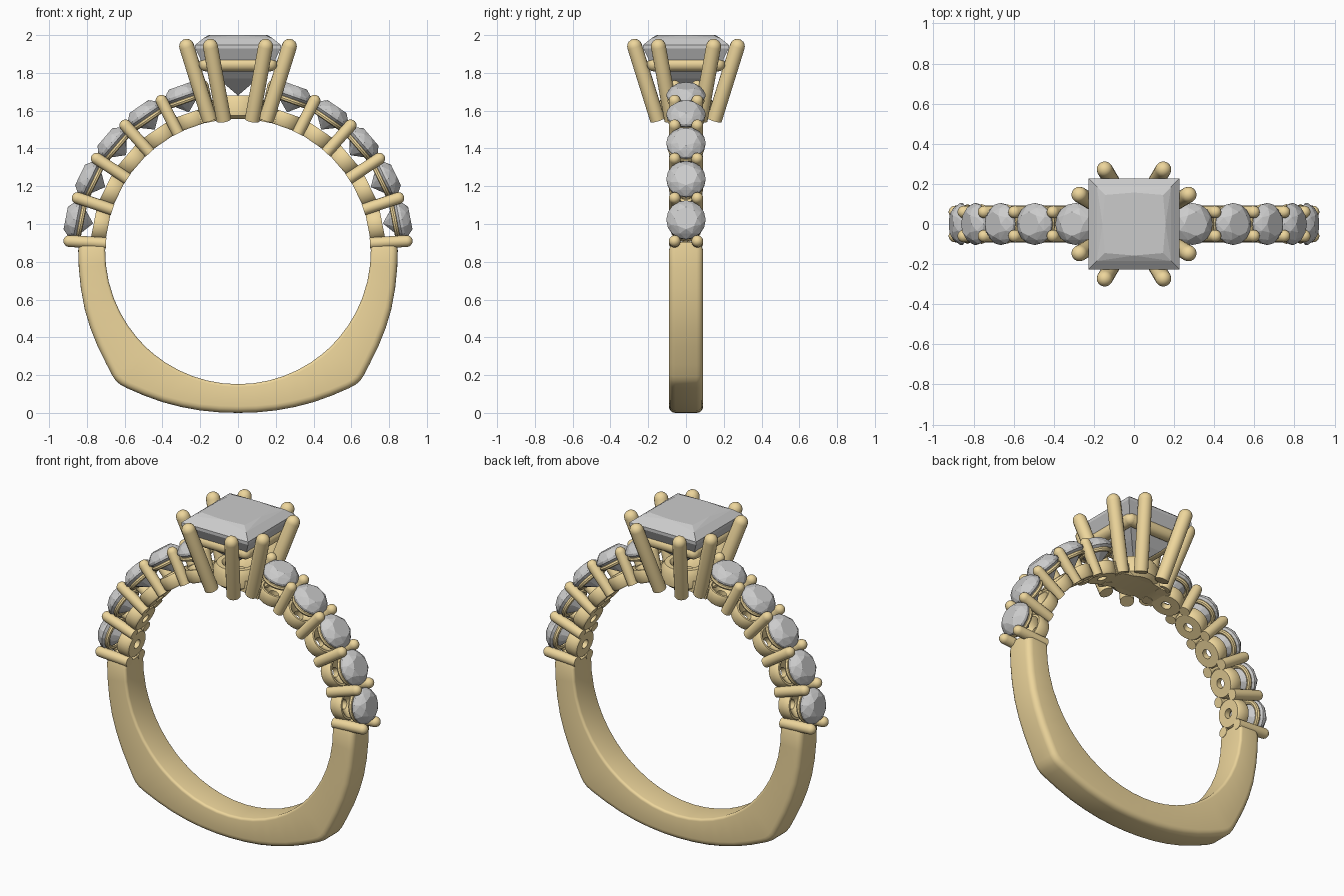
import bpy, bmesh
from math import sin, cos, pi, radians, hypot, atan2
from mathutils import Matrix, Vector

if "Cube" in bpy.data.objects:
    bpy.data.objects.remove(bpy.data.objects["Cube"])

CZ, RI = 0.855, 0.703            # finger hole centre height and radius
gold = bpy.data.materials.new("gold")
gold.diffuse_color = (0.85, 0.67, 0.33, 1)
gold.use_nodes = True
gold.node_tree.nodes["Principled BSDF"].inputs["Base Color"].default_value = gold.diffuse_color


def finish(name, bm, metal=True, smooth=True):
    bmesh.ops.remove_doubles(bm, verts=bm.verts, dist=1e-5)
    bmesh.ops.recalc_face_normals(bm, faces=bm.faces)
    me = bpy.data.meshes.new(name)
    bm.to_mesh(me)
    bm.free()
    ob = bpy.data.objects.new(name, me)
    bpy.context.collection.objects.link(ob)
    if metal:
        me.materials.append(gold)
    if smooth:
        bpy.ops.object.select_all(action='DESELECT')
        ob.select_set(True)
        bpy.context.view_layer.objects.active = ob
        bpy.ops.object.shade_smooth_by_angle(angle=radians(40))
    return ob


def skin(bm, loops, closed=False):
    """Bridge a list of equally long point loops with quads."""
    rows = [[bm.verts.new(p) for p in lp] for lp in loops]
    n = len(rows[0])
    pairs = list(zip(rows, rows[1:])) + ([(rows[-1], rows[0])] if closed else [])
    for a, b in pairs:
        for i in range(n):
            j = (i + 1) % n
            bm.faces.new((a[i], a[j], b[j], b[i]))
    return rows


def lathe(bm, prof, mat, seg=24, closed=False):
    skin(bm, [[mat @ Vector((r * cos(2 * pi * i / seg), r * sin(2 * pi * i / seg), z))
               for i in range(seg)] for r, z in prof], closed)


def rod(bm, p, q, r, round_start=False):
    p, q = Vector(p), Vector(q)
    d = q - p
    L = d.length
    mat = Matrix.Translation(p) @ d.to_track_quat('Z', 'Y').to_matrix().to_4x4()
    arc = [(r * cos(t * pi / 10), r * sin(t * pi / 10)) for t in range(5)] + [(1e-6, r)]
    start = [(a, -h) for a, h in arc[::-1]] if round_start else [(1e-6, 0), (r, 0)]
    lathe(bm, start + [(a, L + h) for a, h in arc], mat, 16)


def frame(angle):
    """Local z points outward from the finger hole at this angle."""
    return Matrix.Translation((0, 0, CZ)) @ Matrix.Rotation(pi / 2 - radians(angle), 4, 'Y')


def hull(bm, pts):
    vs = [bm.verts.new(p) for p in pts]
    res = bmesh.ops.convex_hull(bm, input=vs)
    junk = [v for v in res["geom_interior"] if isinstance(v, bmesh.types.BMVert)]
    bmesh.ops.delete(bm, geom=junk, context='VERTS')


# shank: rounded section swept between the finger hole and the outer outline
outer = [(0.842, 0.905), (0.846, 0.86), (0.843, 0.77), (0.832, 0.66), (0.812, 0.55),
         (0.782, 0.45), (0.742, 0.35), (0.695, 0.255), (0.662, 0.192), (0.646, 0.17),
         (0.625, 0.151), (0.59, 0.132), (0.5, 0.093), (0.4, 0.057), (0.3, 0.031),
         (0.2, 0.013), (0.1, 0.003), (0, 0)]
path = outer + [(-x, z) for x, z in outer[-2::-1]]


def section(x, z, half):
    d = hypot(x, z - CZ)
    u = Vector((x, 0, z - CZ)) / d
    pts = []
    for cr, s, rad, a0 in ((d, 1, 0.035, 0), (RI, 1, 0.015, 90),
                           (RI, -1, 0.015, 180), (d, -1, 0.035, 270)):
        c = cr - rad if cr == d else cr + rad
        for k in range(5):
            a = radians(a0 + k * 22.5)
            pts.append(u * (c + rad * cos(a)) + Vector((0, s * (half - rad) + rad * sin(a), CZ)))
    return pts


bm = bmesh.new()
last = len(path) - 1
rows = skin(bm, [section(x, z, 0.078 if i in (0, last) else 0.091)
                 for i, (x, z) in enumerate(path)])
bm.faces.new(rows[0])
bm.faces.new(rows[-1])
finish("shank", bm)

# side stones with their cups, upper rings and shared prongs
STEP, A0 = 14.9, 3.5
gems, cups, prongs = bmesh.new(), bmesh.new(), bmesh.new()


def circle(r, z, n, off=0.0):
    return [Vector((r * cos(2 * pi * (i + off) / n), r * sin(2 * pi * (i + off) / n), z))
            for i in range(n)]


brilliant = (circle(0.06, 0.053, 8) + circle(0.086, 0.035, 8, 0.5) + circle(0.104, 0.008, 16)
             + circle(0.104, -0.006, 16) + circle(0.05, -0.055, 8, 0.5) + [Vector((0, 0, -0.095))])
for mirror in (False, True):
    for k in range(6):
        a = A0 + STEP * k
        m = frame(180 - a if mirror else a)
        for y in (-0.06, 0.06):
            rod(prongs, m @ Vector((0, y, 0.70)), m @ Vector((0, y, 0.895)), 0.031)
        if k == 5:
            continue
        a += STEP / 2
        m = frame(180 - a if mirror else a)
        hull(gems, [m @ (p + Vector((0, 0, 0.876))) for p in brilliant])
        lathe(cups, [(0.028, 0.70), (0.08, 0.70), (0.088, 0.71), (0.09, 0.765),
                     (0.084, 0.778), (0.072, 0.778), (0.028, 0.735)], m, 24, True)
        lathe(cups, [(0.085 + 0.014 * cos(t * pi / 4), 0.845 + 0.014 * sin(t * pi / 4))
                     for t in range(8)], m, 24, True)
finish("side_stones", gems, False, False)
finish("side_stone_seats", cups)
finish("side_stone_prongs", prongs)

# head base: curved bridge under the centre stone plus a pierced collar
bm = bmesh.new()
loops = []
for i in range(13):
    a = radians(74 + 32 * i / 12)
    loops.append([Vector((r * cos(a), y, CZ + r * sin(a)))
                  for r, y in ((RI, -0.085), (RI, 0.085), (0.775, 0.085), (0.775, -0.085))])
rows = skin(bm, loops)
bm.faces.new(rows[0])
bm.faces.new(rows[-1])
lathe(bm, [(0.04, 1.56), (0.11, 1.555), (0.135, 1.575), (0.14, 1.65), (0.12, 1.68),
           (0.09, 1.68), (0.04, 1.62)], Matrix.Identity(4), 32, True)
finish("head_base", bm)

# head prongs: two leaning out on each of the four sides
bm = bmesh.new()
for k in range(4):
    m = Matrix.Rotation(k * pi / 2, 4, 'Z')
    for s in (-1, 1):
        rod(bm, m @ Vector((0.15, s * 0.075, 1.55)), m @ Vector((0.272, s * 0.146, 1.94)), 0.04)
finish("head_prongs", bm)

# square gallery rail below the centre stone
bm = bmesh.new()
for k in range(4):
    m = Matrix.Rotation(k * pi / 2, 4, 'Z')
    rod(bm, m @ Vector((0.17, -0.17, 1.845)), m @ Vector((0.17, 0.17, 1.845)), 0.037, True)
finish("gallery_rail", bm)

# square-cut centre stone
bm = bmesh.new()
pts = []
for h, z in ((0.145, 2.0), (0.227, 1.948), (0.227, 1.93), (0.195, 1.865), (0.105, 1.77)):
    pts += [Vector((sx * h, sy * h, z)) for sx in (-1, 1) for sy in (-1, 1)]
for k in range(4):    # slight bulge of the table edges and crown breaks
    m = Matrix.Rotation(k * pi / 2, 4, 'Z')
    pts += [m @ Vector((0.157, 0, 2.0)), m @ Vector((0.185, 0.185, 1.982))]
pts.append(Vector((0, 0, 1.68)))
hull(bm, pts)
finish("centre_stone", bm, False, False)
